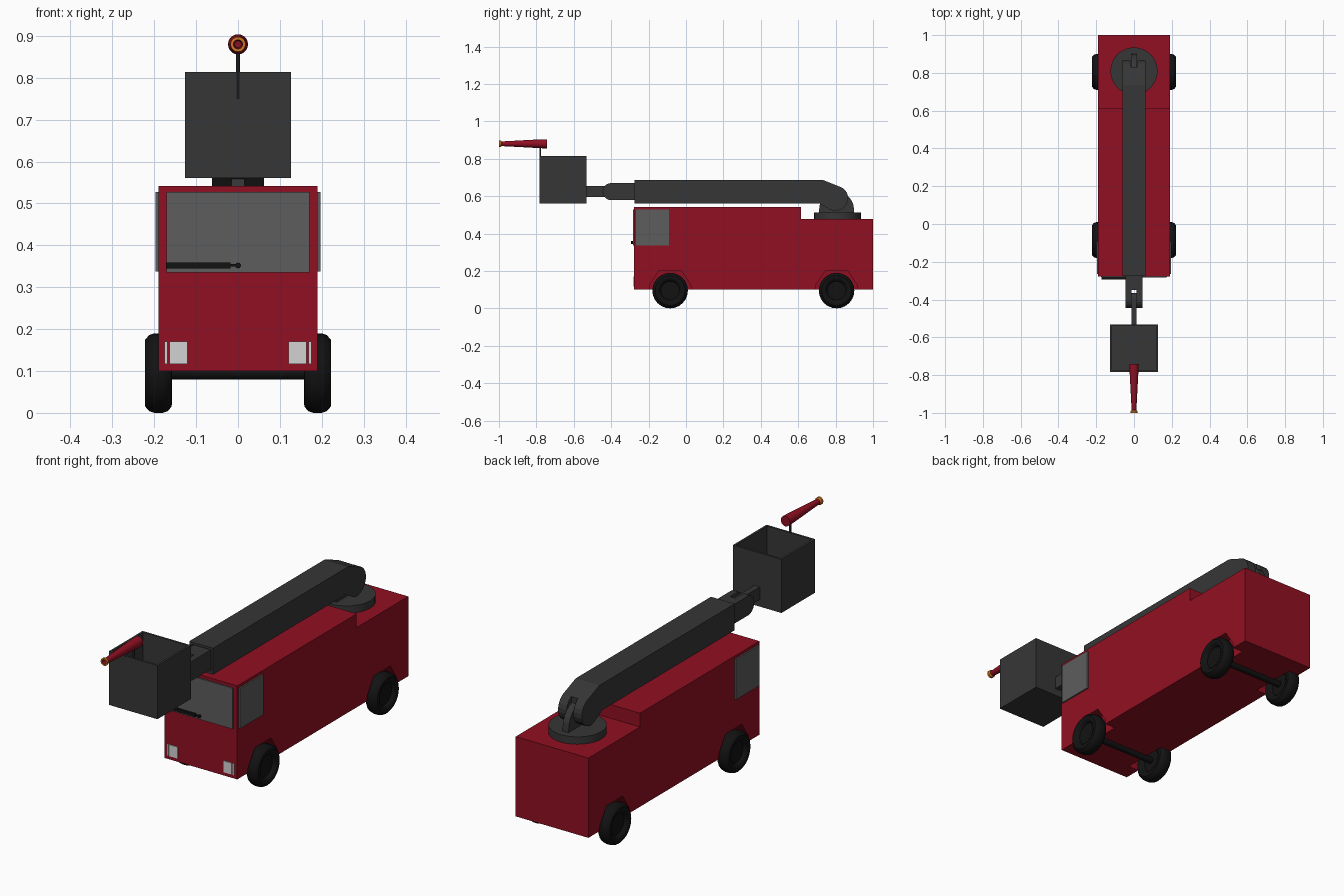
import bpy, bmesh, math
from mathutils import Vector

if "Cube" in bpy.data.objects:
    bpy.data.objects.remove(bpy.data.objects["Cube"])


def material(name, rgb):
    m = bpy.data.materials.new(name)
    m.diffuse_color = (*rgb, 1)
    m.use_nodes = True
    m.node_tree.nodes["Principled BSDF"].inputs["Base Color"].default_value = m.diffuse_color
    return m


RED = material("deep red", (0.285, 0.005, 0.016))
GREY = material("dark grey", (0.037, 0.037, 0.037))
GLASS = material("window grey", (0.11, 0.11, 0.11))
BLACK = material("rubber black", (0.006, 0.006, 0.006))
WHITE = material("lamp white", (0.65, 0.65, 0.65))
ORANGE = material("brass orange", (0.62, 0.18, 0.015))


def finish(bm, name, mats):
    bmesh.ops.remove_doubles(bm, verts=bm.verts, dist=1e-5)
    bmesh.ops.recalc_face_normals(bm, faces=bm.faces)
    me = bpy.data.meshes.new(name)
    bm.to_mesh(me)
    bm.free()
    for m in mats:
        me.materials.append(m)
    ob = bpy.data.objects.new(name, me)
    bpy.context.collection.objects.link(ob)
    return ob


def prism(name, pts, x0, x1, mat):
    """Side profile of (y, z) points, extruded from x0 to x1."""
    bm = bmesh.new()
    face = bm.faces.new([bm.verts.new((x0, y, z)) for y, z in pts])
    new = bmesh.ops.extrude_face_region(bm, geom=[face])["geom"]
    bmesh.ops.translate(bm, vec=(x1 - x0, 0, 0),
                        verts=[v for v in new if isinstance(v, bmesh.types.BMVert)])
    return finish(bm, name, [mat])


def box(name, x0, x1, y0, y1, z0, z1, mat):
    return prism(name, [(y0, z0), (y1, z0), (y1, z1), (y0, z1)], x0, x1, mat)


def arc(cy, cz, r, a0, a1, n):
    return [(cy + r * math.cos(math.radians(a0 + (a1 - a0) * i / n)),
             cz + r * math.sin(math.radians(a0 + (a1 - a0) * i / n))) for i in range(n + 1)]


def lathe(name, pts, axis, centre, mats, rule=None, seg=24):
    """Revolve (along, radius) points about the x, y or z axis (0, 1, 2)."""
    bm = bmesh.new()
    rings = []
    for a, r in pts:
        ring = []
        for i in range(seg):
            t = 2 * math.pi * i / seg
            co = [0, 0, 0]
            co[axis], co[axis - 2], co[axis - 1] = a, r * math.cos(t), r * math.sin(t)
            ring.append(bm.verts.new(Vector(co) + Vector(centre)))
        rings.append(ring)
    for k in range(len(rings) - 1):
        p, q = rings[k], rings[k + 1]
        for i in range(seg):
            j = (i + 1) % seg
            f = bm.faces.new((p[i], p[j], q[j], q[i]))
            f.smooth = True
            if rule:
                f.material_index = rule(k)
    ob = finish(bm, name, mats)
    bpy.context.view_layer.objects.active = ob
    ob.select_set(True)
    bpy.ops.object.shade_smooth_by_angle(angle=math.radians(35))
    ob.select_set(False)
    return ob


def cut(ob, cutter):
    mod = ob.modifiers.new("cut", "BOOLEAN")
    mod.operation = "DIFFERENCE"
    mod.solver = "EXACT"
    mod.object = cutter
    cutter.hide_render = True
    cutter.hide_viewport = True


# truck body with a lower rear deck
body = prism("truck_body", [(-.277, .1), (1, .1), (1, .477), (.615, .477), (.615, .542), (-.277, .542)],
             -.19, .19, RED)

# wheels and wheel arches
half = [(.014, 0), (.014, .05), (.026, .056), (.0325, .068), (.0315, .08), (.022, .091), (.01, .095)]
tyre = [(-a, r) for a, r in half] + half[::-1]
for end, y in (("front", -.085), ("rear", .805)):
    for side, s in (("left", -1), ("right", 1)):
        arch = prism(f"{end}_{side}_arch_cutter",
                     [(y - .115, .05), (y + .115, .05), (y + .11, .125), (y + .06, .2),
                      (y - .06, .2), (y - .11, .125)], s * .135, s * .25, RED)
        cut(body, arch)
        lathe(f"{end}_{side}_wheel", tyre, 0, (s * .19, y, .095), [BLACK])
    lathe(f"{end}_axle", [(-.17, 0), (-.17, .015), (.17, .015), (.17, 0)], 0, (0, y, .095), [BLACK])

# windows and headlamps
box("windshield", -.171, .171, -.284, -.276, .335, .528, GLASS)
for side, s in (("left", -1), ("right", 1)):
    box(f"{side}_window", s * .189, s * .197, -.266, -.092, .337, .528, GLASS)
    box(f"{side}_headlamp", s * .12, s * .163, -.281, -.275, .117, .171, WHITE)
    box(f"{side}_indicator", s * .168, s * .175, -.281, -.275, .117, .171, WHITE)

# wiper
box("wiper_blade", -.172, -.018, -.294, -.284, .345, .359, BLACK)
box("wiper_arm", -.02, 0, -.292, -.286, .349, .355, BLACK)
lathe("wiper_pivot", [(-.295, 0), (-.295, .007), (-.28, .007), (-.28, 0)], 1, (0, 0, .352), [BLACK], seg=10)

# turntable and pivot bracket
lathe("turntable", [(.47, 0), (.47, .125), (.512, .125), (.512, 0)], 2, (0, .81, 0), [GREY], seg=32)
prism("pivot_bracket", [(.9, .505)] + arc(.805, .53, .093, 0, 180, 12) + [(.712, .505)], -.016, .016, GREY)

# main boom, bent down to a fork at the rear, open at the front
boom = prism("main_boom", [(-.275, .56), (-.275, .685), (.735, .685)]
             + arc(.8, .588, .067, 60, -115, 10) + [(.715, .56)], -.062, .062, GREY)
cut(boom, box("boom_fork_cutter", -.018, .018, .83, .95, .4, .8, GREY))
cut(boom, box("boom_mouth_cutter", -.051, .051, -.3, -.255, .571, .674, GREY))

# inner boom with a rounded fork, and the basket arm
inner = prism("inner_boom", [(-.24, .578), (-.24, .67)] + arc(-.4, .624, .046, 90, 270, 10), -.045, .045, GREY)
cut(inner, box("inner_fork_cutter", -.0145, .0145, -.5, -.35, .5, .75, GREY))
prism("basket_arm", [(-.533, .595), (-.533, .654)] + arc(-.395, .6245, .0295, 90, -90, 8), -.014, .014, GREY)

# open basket
basket = box("basket", -.127, .127, -.783, -.531, .561, .814, GREY)
cut(basket, box("basket_cutter", -.117, .117, -.773, -.541, .573, .9, GREY))

# water nozzle on its post
lathe("nozzle_post", [(.75, 0), (.75, .005), (.875, .005), (.875, 0)], 2, (0, -.779, 0), [GREY], seg=10)
lathe("water_nozzle", [(-.742, 0), (-.742, .024), (-.77, .024), (-.985, .0125), (-.99, .018),
                       (-1, .018), (-1, .011), (-.97, .008), (-.97, 0)], 1, (0, 0, .88),
      [RED, ORANGE], lambda k: 1 if 3 <= k <= 5 else 0, seg=20)
